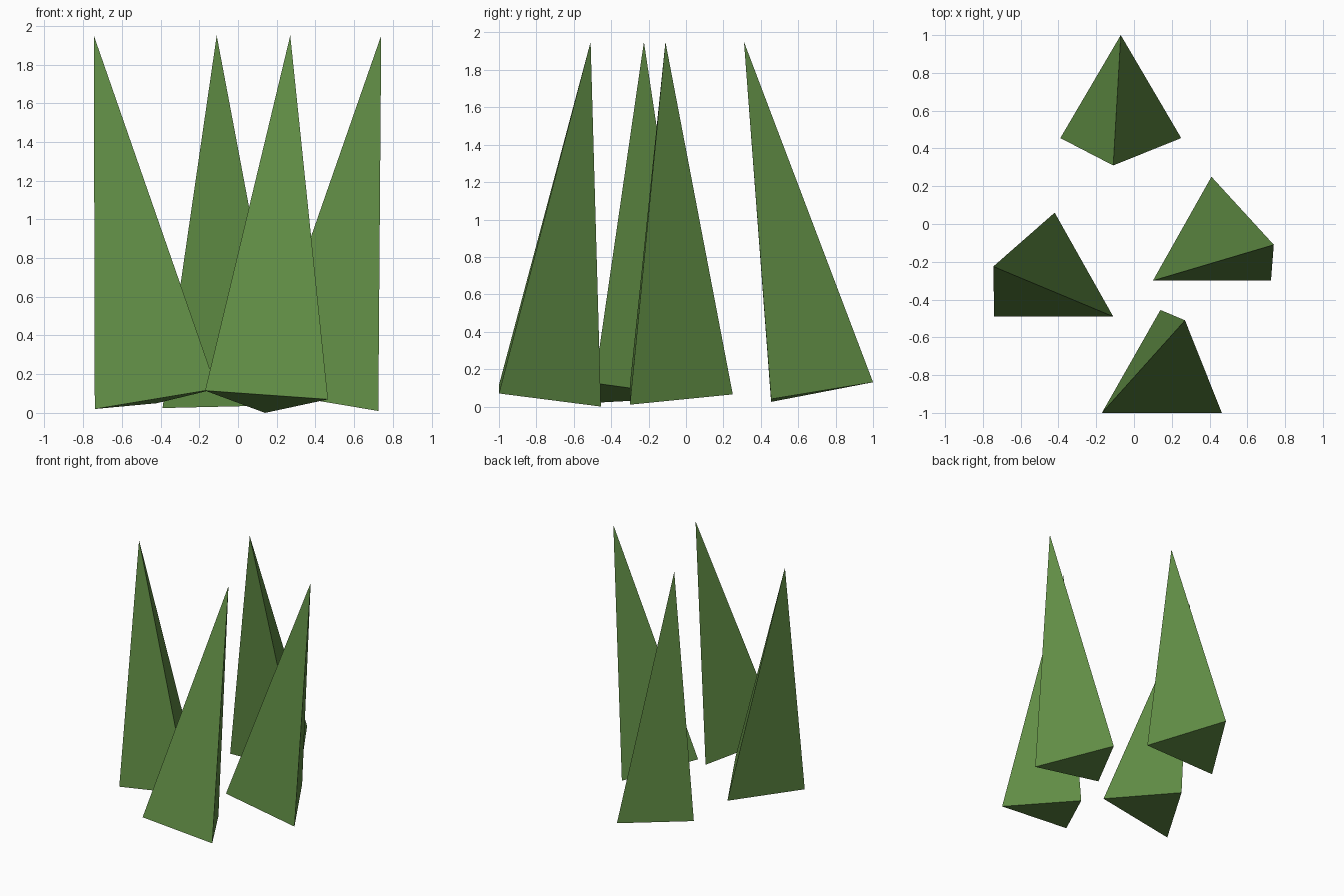
import bpy
import bmesh

if "Cube" in bpy.data.objects:
    bpy.data.objects.remove(bpy.data.objects["Cube"])

green = bpy.data.materials.new("grass_green")
green.diffuse_color = (0.12, 0.27, 0.06, 1)
green.use_nodes = True
green.node_tree.nodes["Principled BSDF"].inputs["Base Color"].default_value = green.diffuse_color


def grass_blade(name, tip, base):
    """Three-sided spike with a slightly tilted triangular base."""
    bm = bmesh.new()
    for p in base + [tip]:
        bm.verts.new(p)
    bmesh.ops.convex_hull(bm, input=bm.verts)
    bmesh.ops.recalc_face_normals(bm, faces=bm.faces)
    mesh = bpy.data.meshes.new(name)
    bm.to_mesh(mesh)
    bm.free()
    mesh.materials.append(green)
    obj = bpy.data.objects.new(name, mesh)
    bpy.context.collection.objects.link(obj)


# Four blades of a grass tuft, each leaning its own way
grass_blade("back_blade", (-0.11, 0.31, 1.95),
            [(-0.07, 1.0, 0.13), (-0.39, 0.455, 0.025), (0.25, 0.455, 0.04)])
grass_blade("right_blade", (0.74, -0.11, 1.95),
            [(0.41, 0.25, 0.065), (0.10, -0.30, 0.115), (0.725, -0.30, 0.01)])
grass_blade("left_blade", (-0.745, -0.225, 1.95),
            [(-0.42, 0.06, 0.05), (-0.74, -0.49, 0.02), (-0.11, -0.49, 0.125)])
grass_blade("front_blade", (0.27, -0.51, 1.95),
            [(0.14, -0.455, 0.0), (-0.17, -1.0, 0.115), (0.465, -1.0, 0.07)])
